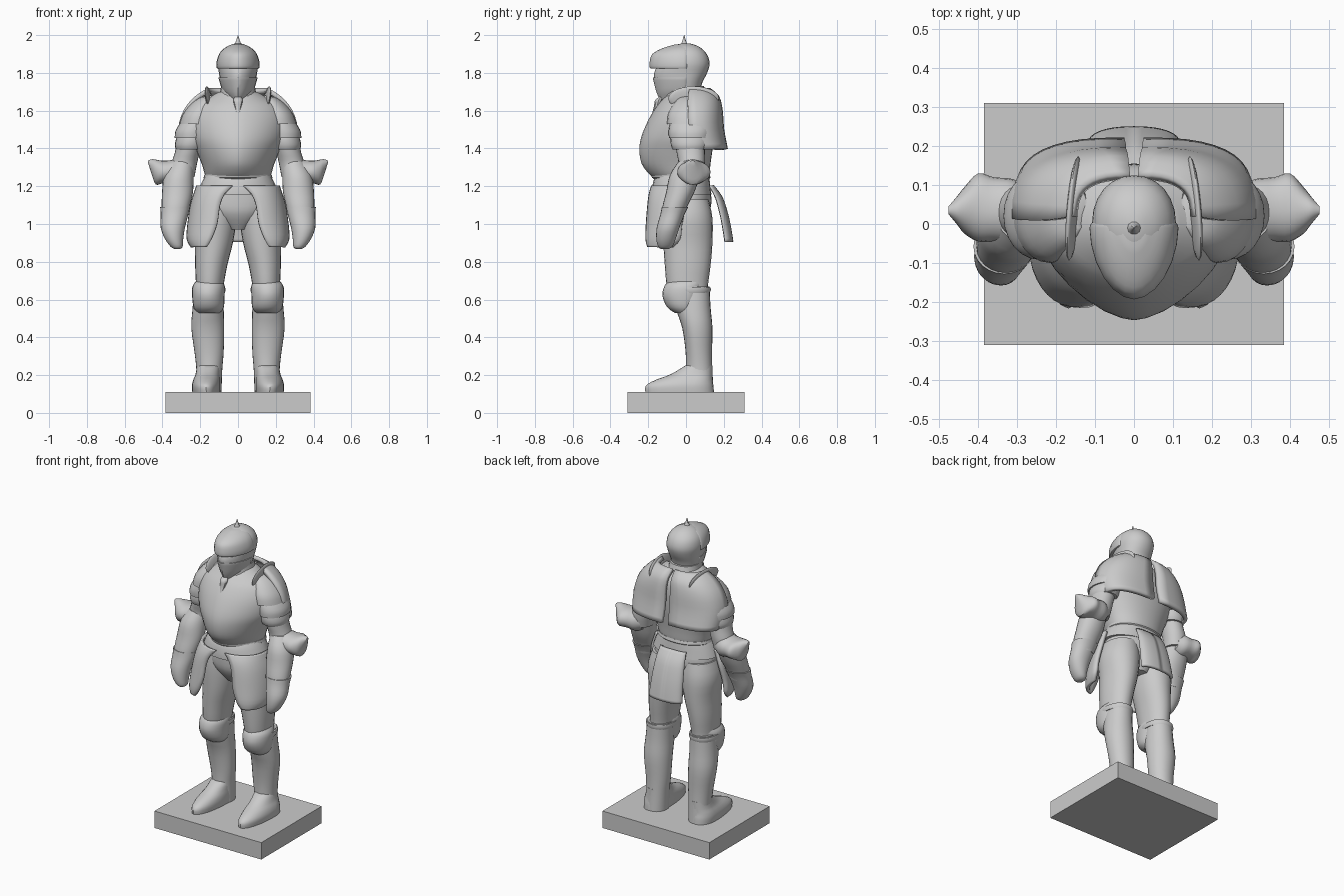
import bpy, bmesh, math
from mathutils import Matrix, Vector


def finish(name, bm, mirror=False, thick=0):
    bmesh.ops.recalc_face_normals(bm, faces=bm.faces)
    me = bpy.data.meshes.new(name)
    bm.to_mesh(me)
    bm.free()
    ob = bpy.data.objects.new(name, me)
    bpy.context.collection.objects.link(ob)
    if thick:
        m = ob.modifiers.new("thickness", 'SOLIDIFY')
        m.thickness = thick
        m.offset = 0
    if mirror:
        ob.modifiers.new("mirror", 'MIRROR')
    return ob


def smooth_rows(rows, steps):
    """Catmull-Rom interpolation between key rows."""
    out = []
    for i in range(len(rows) - 1):
        a, b, c, d = (rows[max(i - 1, 0)], rows[i], rows[i + 1],
                      rows[min(i + 2, len(rows) - 1)])
        for k in range(steps):
            t = k / steps
            out.append([0.5 * (2 * q + (r - p) * t + (2 * p - 5 * q + 4 * r - s) * t * t
                               + (3 * q - p - 3 * r + s) * t ** 3)
                        for p, q, r, s in zip(a, b, c, d)])
    out.append(list(rows[-1]))
    return out


def power(v, e):
    return math.copysign(abs(v) ** e, v)


def loft(name, rows, mirror=False, front=2.0, n=24, steps=3, mat=None):
    """Rows: z, centre x, centre y, half width, front depth, back depth."""
    bm = bmesh.new()
    rings = []
    for z, cx, cy, rx, f, b in smooth_rows(rows, steps):
        ring = []
        for i in range(n):
            a = 2 * math.pi * i / n
            s = math.sin(a)
            e = 2 / front if s < 0 else 0.95
            x = cx + rx * power(math.cos(a), e)
            y = cy + (f if s < 0 else b) * power(s, e)
            ring.append(bm.verts.new((x, y, z)))
        rings.append(ring)
    for r, q in zip(rings, rings[1:]):
        for i in range(n):
            j = (i + 1) % n
            bm.faces.new((r[i], r[j], q[j], q[i]))
    bm.faces.new(rings[0])
    bm.faces.new(rings[-1])
    if mat:
        bm.transform(mat)
    return finish(name, bm, mirror)


def shell(name, rows, thick, e=0.9, n=10):
    """Mirrored curved plate. Rows: z, inner x, inner y, outer x, outer y."""
    bm = bmesh.new()
    grid = []
    for z, xi, yi, xo, yo in smooth_rows(rows, 3):
        grid.append([bm.verts.new((xi + (xo - xi) * math.sin(t) ** e,
                                   yo + (yi - yo) * max(math.cos(t), 0) ** e, z))
                     for t in [math.pi / 2 * k / n for k in range(n + 1)]])
    for r, q in zip(grid, grid[1:]):
        for i in range(n):
            bm.faces.new((r[i], r[i + 1], q[i + 1], q[i]))
    return finish(name, bm, True, thick)


# Plinth
bm = bmesh.new()
bmesh.ops.create_cube(bm, size=1, matrix=Matrix.Translation((0, 0, 0.055))
                      @ Matrix.Diagonal((0.77, 0.62, 0.11, 1)))
finish("plinth", bm)

# Legs
loft("thigh", [(1.13, .11, 0, .10, .12, .12), (1.03, .122, 0, .115, .125, .14),
               (.9, .127, 0, .1, .12, .14), (.78, .142, 0, .085, .112, .13),
               (.66, .15, 0, .072, .1, .115), (.58, .153, .02, .07, .09, .1)], True)
loft("greave", [(.67, .153, .04, .076, .1, .085), (.56, .158, .04, .082, .095, .09),
                (.45, .16, .05, .087, .07, .09), (.32, .153, .06, .077, .062, .078),
                (.22, .152, .07, .068, .07, .07), (.11, .155, .07, .068, .07, .077)], True)
loft("knee_cop", [(.53, .155, 0, .06, .06, .03), (.56, .155, -.01, .08, .09, .06),
                  (.62, .157, -.01, .086, .115, .09), (.67, .155, -.01, .085, .105, .1),
                  (.695, .152, 0, .072, .095, .1)], True)
loft("knee_strap", [(.635, .155, .02, .085, .1, .105), (.65, .155, .02, .09, .11, .112),
                    (.665, .155, .02, .087, .105, .11)], True, steps=1)
loft("foot", [(.11, .168, .04, .074, .255, .108), (.145, .168, .04, .076, .252, .105),
              (.175, .165, .05, .072, .21, .09), (.205, .16, .06, .065, .14, .08),
              (.25, .155, .07, .062, .075, .07)], True)

# Hips and skirt armour
loft("pelvis", [(1.22, 0, 0, .17, .14, .125), (1.12, 0, 0, .205, .14, .135),
                (1.05, 0, 0, .17, .13, .12), (.97, 0, 0, .06, .08, .09)])
loft("waist_band", [(1.27, 0, -.01, .165, .14, .13), (1.235, 0, -.01, .185, .16, .135),
                    (1.19, 0, -.01, .205, .17, .14), (1.155, 0, -.01, .218, .172, .145)])
shell("thigh_plate", [(1.2, .03, -.175, .212, 0), (1.16, .07, -.187, .225, .0),
                      (1.1, .095, -.195, .243, .0), (1.0, .11, -.203, .258, -.02),
                      (.92, .14, -.205, .262, -.03), (.88, .165, -.195, .24, -.07)], .02)
shell("rear_flap", [(1.2, 0, .14, .085, .125), (1.14, 0, .185, .092, .155),
                    (1.05, 0, .215, .1, .18), (.97, 0, .232, .105, .195),
                    (.905, 0, .242, .11, .205)], .018)

# Torso
loft("breastplate", [(1.24, 0, 0, .168, .165, .12), (1.27, 0, 0, .178, .2, .125),
                     (1.32, 0, 0, .193, .235, .13), (1.39, 0, 0, .222, .247, .14),
                     (1.46, 0, 0, .25, .237, .15), (1.55, 0, 0, .255, .2, .155),
                     (1.62, 0, 0, .225, .158, .15), (1.66, 0, 0, .17, .125, .13),
                     (1.7, 0, 0, .1, .09, .1)], front=1.7, n=32)
loft("breastplate_rim", [(1.235, 0, 0, .17, .165, .12), (1.245, 0, 0, .182, .18, .13),
                         (1.262, 0, 0, .178, .185, .125)], front=1.7, n=32, steps=1)
shell("back_plate", [(1.71, .01, .12, .15, .02), (1.67, .015, .165, .215, .01),
                     (1.6, .02, .182, .275, .01), (1.5, .02, .19, .305, .02),
                     (1.395, .025, .21, .29, .08)], .025, e=.75)
loft("neck_guard", [(1.63, 0, .01, .13, .13, .11), (1.68, 0, .01, .1, .125, .1),
                    (1.73, 0, .01, .09, .12, .085)])

# Throat ornament
loft("throat_knot", [(1.57, 0, -.18, .005, .005, .01), (1.62, 0, -.155, .017, .016, .02),
                     (1.655, 0, -.145, .025, .02, .02), (1.675, 0, -.13, .015, .01, .02)], n=10)

# Shoulders: three overlapping plates
loft("shoulder_top", [(1.53, .215, .025, .095, .125, .13), (1.58, .205, .025, .088, .12, .13),
                      (1.63, .185, .03, .07, .1, .12), (1.665, .165, .03, .045, .07, .1),
                      (1.68, .14, .03, .02, .04, .06)], True)
loft("shoulder_middle", [(1.455, .245, .02, .09, .11, .11), (1.49, .24, .02, .092, .112, .115),
                         (1.53, .225, .02, .085, .105, .115),
                         (1.56, .215, .02, .07, .09, .1)], True)
loft("shoulder_lower", [(1.395, .255, .02, .074, .09, .09), (1.42, .252, .02, .082, .1, .1),
                        (1.46, .245, .02, .08, .1, .1), (1.49, .24, .02, .07, .08, .08)], True)

# Upright neck crests on the shoulders
bm = bmesh.new()
bmesh.ops.create_uvsphere(bm, u_segments=20, v_segments=12, radius=1,
                          matrix=Matrix.Translation((.155, .04, 1.665))
                          @ Matrix.Rotation(math.radians(5), 4, 'Z')
                          @ Matrix.Rotation(math.radians(10), 4, 'Y')
                          @ Matrix.Diagonal((.014, .135, .065, 1)))
finish("shoulder_crest", bm, True)

# Arms
loft("upper_arm", [(1.45, .25, .02, .07, .08, .08), (1.38, .268, .025, .066, .075, .075),
                   (1.32, .285, .03, .068, .07, .07), (1.25, .3, .02, .07, .07, .07)], True)
loft("forearm", [(1.33, .295, .03, .06, .07, .06), (1.26, .313, .0, .078, .085, .075),
                 (1.17, .32, -.03, .082, .075, .075), (1.09, .33, -.06, .074, .065, .065),
                 (1.03, .335, -.075, .066, .055, .06)], True)
loft("gauntlet", [(1.09, .333, -.058, .079, .07, .07), (1.05, .336, -.07, .073, .066, .062),
                  (.98, .345, -.09, .064, .065, .055), (.92, .338, -.105, .048, .052, .05),
                  (.88, .325, -.112, .032, .035, .04), (.868, .322, -.113, .015, .02, .02)], True)

# Elbow guard, lofted outwards along x (columns become x, y, -z)
turn = Matrix(((0, 0, 1, 0), (0, 1, 0, 0), (-1, 0, 0, 0), (0, 0, 0, 1)))
loft("elbow_guard", [(.27, -1.275, .03, .05, .07, .06), (.31, -1.275, .03, .07, .08, .085),
                     (.36, -1.275, .03, .062, .075, .09), (.4, -1.275, .035, .06, .08, .095),
                     (.435, -1.275, .035, .066, .06, .06), (.455, -1.3, .035, .043, .035, .035),
                     (.476, -1.33, .035, .006, .01, .01)], True, mat=turn)

# Helmet
loft("helmet", [(1.655, 0, 0, .05, .12, .05), (1.69, 0, 0, .075, .145, .07),
                (1.75, 0, 0, .093, .165, .087), (1.8, 0, 0, .101, .168, .112),
                (1.85, 0, 0, .108, .145, .125), (1.9, 0, 0, .097, .12, .11),
                (1.935, 0, 0, .066, .08, .075), (1.952, 0, 0, .03, .04, .035),
                (1.957, 0, 0, .005, .005, .005)], front=1.75)
loft("visor", [(1.822, 0, -.01, .106, .17, .03), (1.828, 0, -.01, .113, .182, .04),
               (1.86, 0, -.01, .113, .182, .04), (1.9, 0, -.01, .1, .168, .04),
               (1.93, 0, -.01, .073, .115, .03), (1.95, 0, -.01, .03, .05, .02)], front=1.85)
loft("chin_guard", [(1.66, 0, -.01, .05, .13, .02), (1.7, 0, -.01, .08, .147, .03),
                    (1.76, 0, -.01, .1, .163, .04), (1.775, 0, -.01, .102, .165, .04)],
     front=1.7)
loft("helmet_spike", [(1.945, 0, -.01, .024, .024, .024), (1.962, 0, -.01, .013, .013, .013),
                      (2.0, 0, -.01, .001, .001, .001)], n=10)

# Smooth shading with sharp plate edges
for ob in bpy.context.collection.objects:
    ob.select_set(True)
    bpy.context.view_layer.objects.active = ob
bpy.ops.object.shade_smooth_by_angle(angle=math.radians(35))
